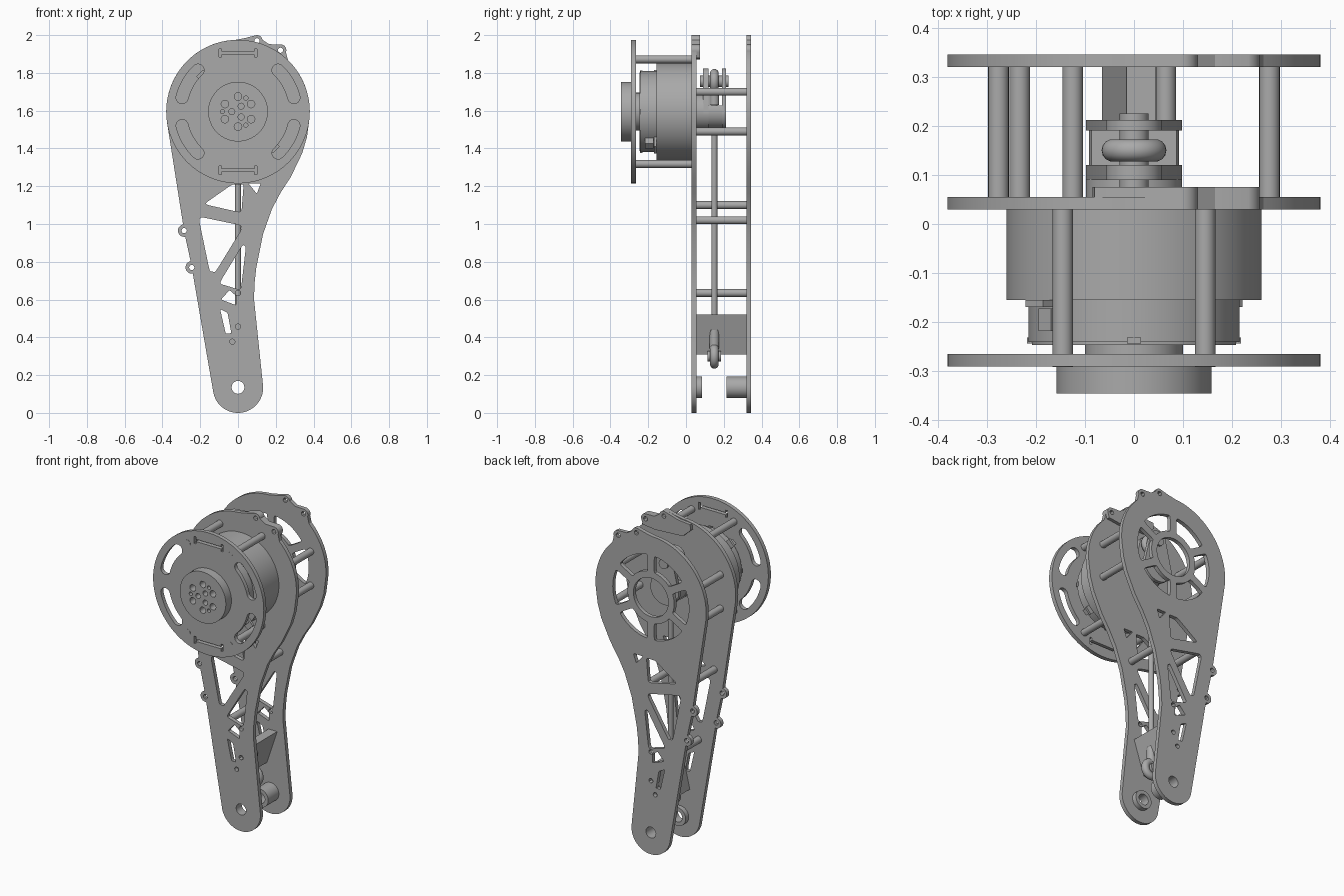
import bpy, bmesh, math
from mathutils import Matrix

cube = bpy.data.objects.get("Cube")
if cube:
    bpy.data.objects.remove(cube)

grey = bpy.data.materials.new("machined grey")
grey.use_nodes = True
colour = (0.4, 0.4, 0.4, 1)
grey.diffuse_color = colour
grey.node_tree.nodes["Principled BSDF"].inputs["Base Color"].default_value = colour

AXIS = 1.595  # height of the motor axis


def arc(cx, cz, r, a0, a1, n=16):
    steps = [math.radians(a0 + (a1 - a0) * i / n) for i in range(n + 1)]
    return [(cx + r * math.cos(a), cz + r * math.sin(a)) for a in steps]


def circle(cx, cz, r, n=20):
    return arc(cx, cz, r, 0, 360, n)[:-1]


def rounded(points, t=0.12):
    """Round every corner of a polygon with a short quadratic curve."""
    out = []
    for i, (x, z) in enumerate(points):
        px, pz = points[i - 1]
        nx, nz = points[(i + 1) % len(points)]
        ax, az = x + (px - x) * t, z + (pz - z) * t
        bx, bz = x + (nx - x) * t, z + (nz - z) * t
        for s in (0, 0.33, 0.67, 1):
            out.append(((1 - s) ** 2 * ax + 2 * s * (1 - s) * x + s * s * bx,
                        (1 - s) ** 2 * az + 2 * s * (1 - s) * z + s * s * bz))
    return out


def finish(ob, name):
    ob.name = ob.data.name = name
    ob.data.materials.clear()
    ob.data.materials.append(grey)
    bpy.ops.object.select_all(action='DESELECT')
    ob.select_set(True)
    bpy.context.view_layer.objects.active = ob
    bpy.ops.object.shade_smooth_by_angle(angle=math.radians(30))
    return ob


def slab(name, y0, y1, outline, holes=()):
    """Extrude an x-z outline with holes from y0 to y1."""
    cu = bpy.data.curves.new(name, 'CURVE')
    cu.dimensions = '2D'
    cu.fill_mode = 'BOTH'
    cu.extrude = (y1 - y0) / 2
    for loop in [outline, *holes]:
        sp = cu.splines.new('POLY')
        sp.points.add(len(loop) - 1)
        for p, (x, z) in zip(sp.points, loop):
            p.co = (x, z, 0, 1)
        sp.use_cyclic_u = True
    tmp = bpy.data.objects.new(name, cu)
    bpy.context.collection.objects.link(tmp)
    bpy.context.view_layer.update()
    me = bpy.data.meshes.new_from_object(tmp.evaluated_get(bpy.context.evaluated_depsgraph_get()))
    bpy.data.objects.remove(tmp)
    bm = bmesh.new()
    bm.from_mesh(me)
    bmesh.ops.remove_doubles(bm, verts=bm.verts, dist=0.0002)
    bm.transform(Matrix.Translation((0, (y0 + y1) / 2, 0)) @ Matrix.Rotation(math.pi / 2, 4, 'X'))
    bmesh.ops.recalc_face_normals(bm, faces=bm.faces)
    bm.to_mesh(me)
    bm.free()
    ob = bpy.data.objects.new(name, me)
    bpy.context.collection.objects.link(ob)
    return finish(ob, name)


def drum(name, y0, y1, r, x=0, z=AXIS, n=64, holes=()):
    return slab(name, y0, y1, circle(x, z, r, n), holes)


def box(name, loc, size, angle=0):
    bpy.ops.mesh.primitive_cube_add(size=1, location=loc, rotation=(0, angle, 0))
    ob = bpy.context.object
    ob.scale = size
    return finish(ob, name)


# Leg side plate outline: foot, curved right edge, head, ears, straight left edge
ears = [(0.225, 1.92), (0.10, 1.97), (-0.285, 0.965), (-0.245, 0.77)]
outline = arc(0, 0.133, 0.133, 187, 364, 28)
outline += [(0.085, 0.6), (0.087, 0.68), (0.097, 0.77), (0.132, 0.945), (0.18, 1.08),
            (0.225, 1.165), (0.28, 1.25), (0.34, 1.375), (0.365, 1.46)]
outline += arc(0, AXIS, 0.38, -9, 46, 18)
outline += arc(*ears[0], 0.031, -20, 75, 8) + [(0.165, 1.952)]
outline += arc(*ears[1], 0.03, 10, 105, 8) + [(0.04, 1.985)]
outline += arc(0, AXIS, 0.38, 92, 189, 32)
for ear in ears[2:]:
    outline += arc(*ear, 0.033, 100, 280, 12)

# Truss windows and bolt holes shared by both plates
windows = [rounded(w) for w in (
    [(-0.18, 1.105), (-0.03, 1.21), (0.03, 1.21), (0.018, 1.06)],
    [(0.055, 1.215), (0.12, 1.215), (0.1, 1.16)],
    [(-0.21, 1.04), (0.03, 0.99), (-0.12, 0.745), (-0.15, 0.75)],
    [(0.025, 0.89), (0.042, 0.88), (0.015, 0.65), (-0.1, 0.685)],
    [(-0.045, 0.65), (-0.01, 0.62), (-0.01, 0.57), (-0.09, 0.6)],
    [(-0.095, 0.55), (-0.055, 0.53), (-0.035, 0.42), (-0.065, 0.42)])]
bolts = [circle(x, z, 0.014, 12) for x, z in ears + [(0, 0.635), (0, 0.457), (-0.03, 0.377)]]
shared = windows + bolts + [circle(0, 0.135, 0.034)]
spoked = [rounded(arc(0, AXIS, 0.262, a + 5, a + 55, 8) + arc(0, AXIS, 0.16, a + 52, a + 8, 8), 0.3)
          for a in range(30, 390, 60)]
slab("front_leg_plate", 0.03, 0.055, outline, shared)
slab("back_leg_plate", 0.32, 0.345, outline, shared + spoked + [circle(0, AXIS, 0.12, 40)])

# Thickened bracket behind the top ears of the front plate
bracket = [(-0.085, 1.93), (-0.03, 1.88), (0.16, 1.87), (0.245, 1.88)]
bracket += arc(*ears[0], 0.031, -20, 75, 8) + [(0.165, 1.952)]
bracket += arc(*ears[1], 0.03, 10, 105, 8) + [(0.0, 1.972), (-0.08, 1.965)]
slab("top_ear_bracket", 0.055, 0.075, bracket, bolts[:2])

# Standoffs between the leg plates
for x, z in [(sx * 0.276, z) for sx in (-1, 1) for z in (1.7, 1.49)] + [
        (-0.233, 1.1), (0.065, 1.02), (-0.125, 0.635)]:
    drum("plate_standoff", 0.03, 0.345, 0.021, x, z, 20)

# Round front cover with curved slots and cable-tie slots
slots = []
for a0 in (14, 134, 194, 314):
    a1 = a0 + 32
    ends = [(0.305 * math.cos(math.radians(a)), AXIS + 0.305 * math.sin(math.radians(a)))
            for a in (a0, a1)]
    slots.append(arc(0, AXIS, 0.337, a0, a1) + arc(*ends[1], 0.032, a1 + 15, a1 + 165, 8)
                 + arc(0, AXIS, 0.273, a1, a0) + arc(*ends[0], 0.032, a0 + 195, a0 + 345, 8))
half = [(0.1, -0.022), (0.1, 0.022), (0.087, 0.022), (0.087, 0.007)]
tie = half + [(-x, z) for x, z in reversed(half)]
tie += [(-0.087, -0.007), (0.087, -0.007)]
tie = [(0.1, -0.022), (0.1, 0.022), (0.087, 0.022), (0.087, 0.007),
       (-0.087, 0.007), (-0.087, 0.022), (-0.1, 0.022), (-0.1, -0.022),
       (-0.087, -0.022), (-0.087, -0.007), (0.087, -0.007), (0.087, -0.022)]
slots += [[(x, z + c) for x, z in tie] for c in (AXIS + 0.31, AXIS - 0.31)]
drum("front_cover", -0.29, -0.265, 0.38, n=96, holes=slots)
for x in (-0.145, 0.145):
    for z in (AXIS - 0.277, AXIS + 0.277):
        drum("cover_standoff", -0.291, 0.03, 0.021, x, z, 20)

# Output hub with its bolt circle
hub_holes = []
for count, r, size, start in ((6, 0.08, 0.02, 30), (3, 0.033, 0.016, 60), (3, 0.083, 0.011, 60)):
    for i in range(count):
        a = math.radians(start + 360 * i / count)
        hub_holes.append(circle(r * math.cos(a), AXIS + r * math.sin(a), size, 16))
drum("output_hub", -0.345, -0.285, 0.158, holes=hub_holes)

# Motor body, stepped gearbox and connectors
drum("motor_body", -0.155, 0.03, 0.26, n=80)
drum("gearbox_body", -0.24, -0.155, 0.215, n=80)
drum("gearbox_lip", -0.246, -0.24, 0.208, n=80)
drum("output_shaft", -0.27, -0.24, 0.1)
for s in (-1, 1):
    box("cable_connector", (s * 0.15, -0.195, AXIS - s * 0.15), (0.09, 0.045, 0.035), math.pi / 4)
    box("connector_flange", (s * 0.15, -0.162, AXIS - s * 0.15), (0.15, 0.014, 0.05), math.pi / 4)
for i in range(4):
    a = i * math.pi / 2
    box("locating_tab", (0.213 * math.cos(a), -0.237, AXIS + 0.213 * math.sin(a)),
        (0.01, 0.012, 0.028), -a)

# Crank with a fork around the upper rod end
crank = arc(0, AXIS, 0.098, 180, 360) + arc(0, 1.765, 0.058, 0, 180)
drum("crank_base", 0.055, 0.092, 0.098)
slab("crank_fork_front", 0.09, 0.12, crank)
slab("crank_fork_back", 0.19, 0.212, crank)
slab("crank_core", 0.12, 0.19, arc(0, AXIS, 0.092, 160, 380, 28))
drum("crank_pin", 0.075, 0.225, 0.03, 0, 1.755, 24)

# Push rod with rod ends
for name, z in (("upper_rod_end", 1.755), ("lower_rod_end", 0.3)):
    bpy.ops.mesh.primitive_torus_add(location=(0, 0.15, z), rotation=(math.pi / 2, 0, 0),
                                     major_radius=0.043, minor_radius=0.023,
                                     major_segments=36, minor_segments=14)
    finish(bpy.context.object, name)
drum("lower_rod_pin", 0.115, 0.185, 0.028, 0, 0.3, 24)
for name, r, z0, z1 in (("push_rod", 0.016, 0.34, 1.71), ("lower_shank", 0.026, 0.34, 0.44),
                        ("upper_shank", 0.026, 1.63, 1.72)):
    bpy.ops.mesh.primitive_cylinder_add(vertices=24, radius=r, depth=z1 - z0,
                                        location=(0, 0.15, (z0 + z1) / 2))
    finish(bpy.context.object, name)

# Slanted stop block between the plates
slab("stop_block", 0.055, 0.32, [(-0.065, 0.31), (-0.025, 0.31), (0.045, 0.52), (-0.015, 0.52)])

# Foot bearings
for y0, y1 in ((0.055, 0.085), (0.215, 0.32)):
    drum("foot_bearing", y0, y1, 0.057, 0, 0.135, 40, [circle(0, 0.135, 0.034)])
